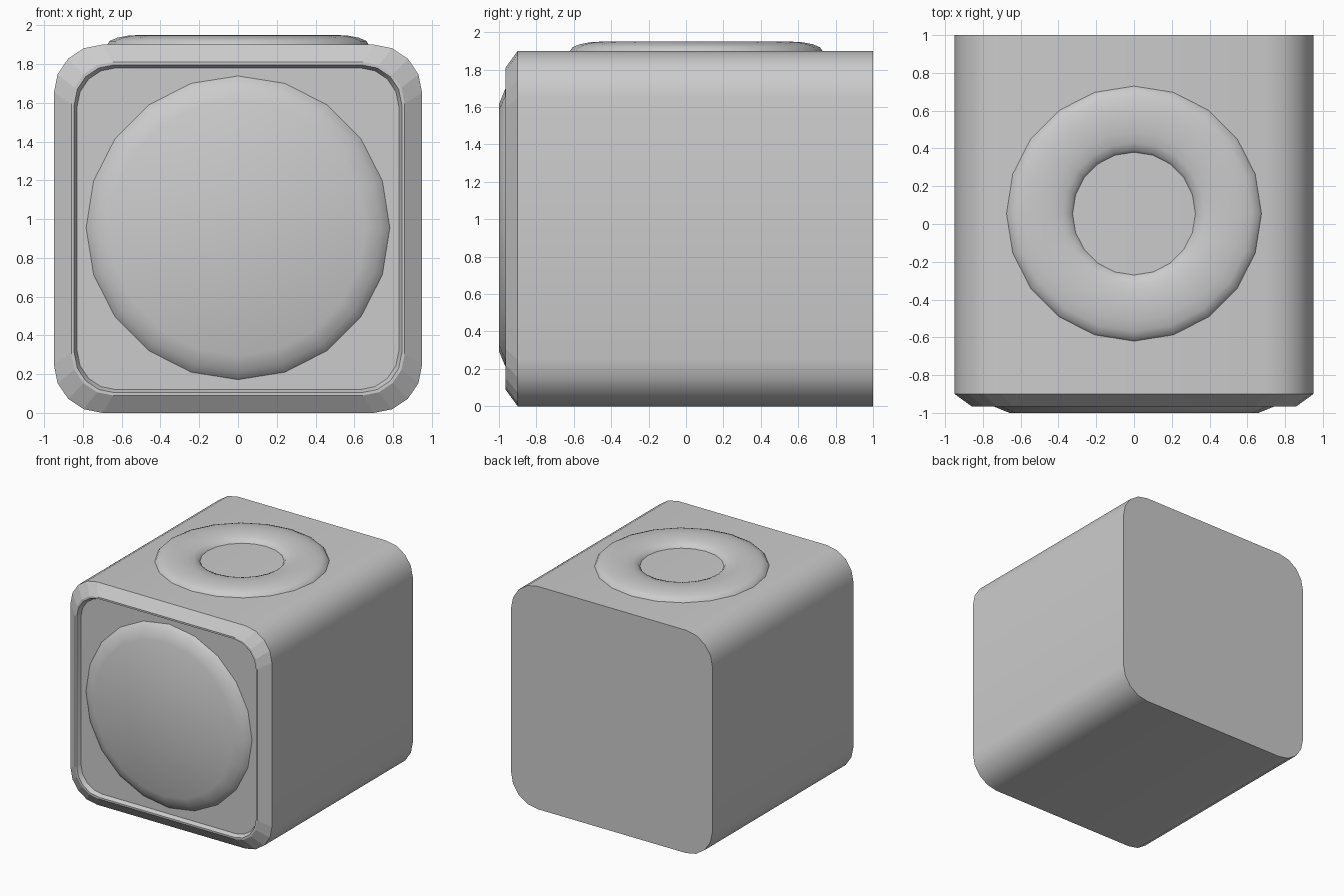
import bpy, bmesh
from math import sin, cos, pi, radians

if "Cube" in bpy.data.objects:
    bpy.data.objects.remove(bpy.data.objects["Cube"])


def make_object(name, bm, angle=35):
    bmesh.ops.recalc_face_normals(bm, faces=bm.faces)
    mesh = bpy.data.meshes.new(name)
    bm.to_mesh(mesh)
    bm.free()
    ob = bpy.data.objects.new(name, mesh)
    bpy.context.collection.objects.link(ob)
    bpy.ops.object.select_all(action='DESELECT')
    ob.select_set(True)
    bpy.context.view_layer.objects.active = ob
    bpy.ops.object.shade_smooth_by_angle(angle=radians(angle))
    return ob


def bridge(bm, a, b):
    n = len(a)
    return [bm.faces.new((a[i], a[(i + 1) % n], b[(i + 1) % n], b[i])) for i in range(n)]


def rounded_square(bm, half, radius, y, cz=0.95, segs=4):
    c = half - radius
    loop = []
    for q, (sx, sz) in enumerate([(1, 1), (-1, 1), (-1, -1), (1, -1)]):
        for k in range(segs + 1):
            t = q * pi / 2 + k / segs * pi / 2
            loop.append(bm.verts.new((sx * c + radius * cos(t), y, cz + sz * c + radius * sin(t))))
    return loop


def turned(bm, profile, place, sides=20):
    # revolve (radius, height) pairs; place maps them to 3D
    loops = []
    for r, h in profile:
        loops.append([bm.verts.new(place(r * cos(2 * pi * i / sides), r * sin(2 * pi * i / sides), h))
                      for i in range(sides)])
    for a, b in zip(loops, loops[1:]):
        bridge(bm, a, b)
    return loops


# Body: rounded square shell with chamfered front rim and recessed panel
bm = bmesh.new()
sections = [(0.95, 0.25, 1.0), (0.95, 0.25, -0.9), (0.86, 0.215, -0.965),
            (0.845, 0.205, -0.965), (0.83, 0.20, -0.93)]
loops = [rounded_square(bm, *s) for s in sections]
for a, b in zip(loops, loops[1:]):
    bridge(bm, a, b)
bm.faces.new(loops[0])
bm.faces.new(loops[-1])
body = make_object("body", bm)
# the chamfer keeps flat facets
for p in body.data.polygons[20:40]:
    p.use_smooth = False

# Front dome: shallow round cover with a flat centre
bm = bmesh.new()
rings = turned(bm, [(0.785, -0.928), (0.775, -0.94), (0.74, -0.967), (0.66, -1.0)],
               lambda u, v, h: (u, h, 0.955 + v))
bm.faces.new(rings[-1])
make_object("front_dome", bm)

# Top ring: flattened half torus
bm = bmesh.new()
profile = [(0.5 + 0.175 * cos(k * pi / 8), 1.9 + 0.05 * sin(k * pi / 8)) for k in range(9)]
turned(bm, profile, lambda u, v, h: (u, 0.055 + v, h))
make_object("top_ring", bm, 40)
